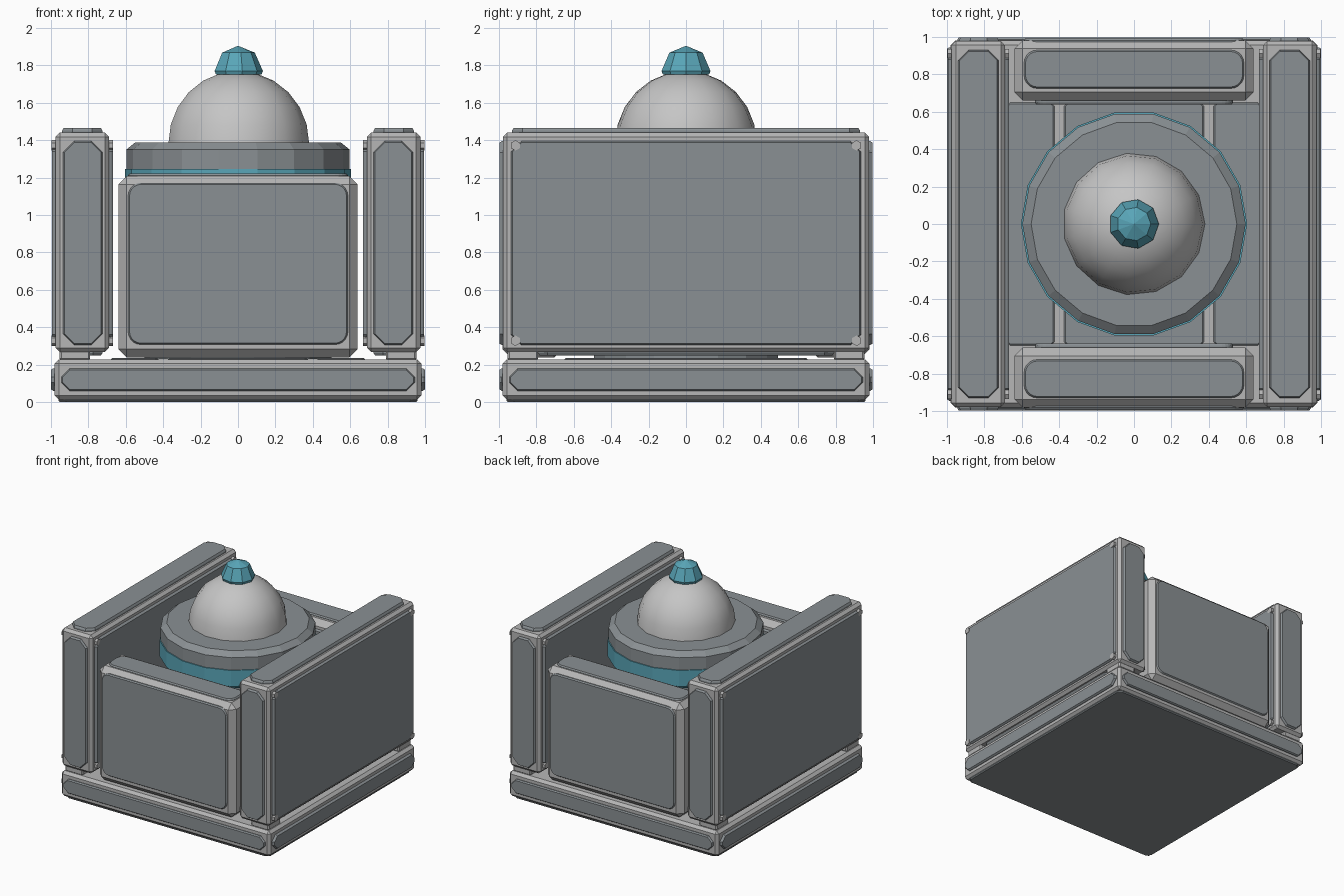
import bpy, bmesh, math

if "Cube" in bpy.data.objects:
    bpy.data.objects.remove(bpy.data.objects["Cube"])


def material(name, rgb):
    m = bpy.data.materials.new(name)
    m.diffuse_color = (*rgb, 1)
    m.use_nodes = True
    m.node_tree.nodes["Principled BSDF"].inputs["Base Color"].default_value = m.diffuse_color
    return m


FRAME = material("light grey frame", (0.47, 0.47, 0.47))
PANEL = material("slate grey panel", (0.255, 0.28, 0.295))
TEAL = material("teal", (0.10, 0.38, 0.48))
DOME = material("pale grey dome", (0.56, 0.56, 0.56))


def finish(name, bm, mat):
    bmesh.ops.recalc_face_normals(bm, faces=bm.faces)
    mesh = bpy.data.meshes.new(name)
    bm.to_mesh(mesh)
    bm.free()
    mesh.materials.append(mat)
    ob = bpy.data.objects.new(name, mesh)
    bpy.context.collection.objects.link(ob)
    return ob


def box(name, lo, hi, mat, bevel=0.0, segments=1):
    """Axis-aligned box between two corners with chamfered edges."""
    bm = bmesh.new()
    bmesh.ops.create_cube(bm, size=1)
    for v in bm.verts:
        v.co = [(a + b) / 2 + c * (b - a) for a, b, c in zip(lo, hi, v.co)]
    ob = finish(name, bm, mat)
    if bevel:
        mod = ob.modifiers.new("chamfer", 'BEVEL')
        mod.width, mod.segments = bevel, segments
    return ob


def plate(name, axis, u, v, w, cut, segs=1, mat=PANEL):
    """Panel with cut or rounded corners; u, v are spans, w runs inner to outer."""
    (u0, u1), (v0, v1), (w0, w1) = u, v, w
    loops = []
    for inset, depth in ((0, w0), (0, w0 + (w1 - w0) * 0.6), (0.008, w1)):
        pts = []
        for k, (su, sv) in enumerate(((1, 1), (-1, 1), (-1, -1), (1, -1))):
            cu = (u1 - cut) if su > 0 else (u0 + cut)
            cv = (v1 - cut) if sv > 0 else (v0 + cut)
            for i in range(segs + 1):
                a = math.pi / 2 * (k + i / segs)
                r = cut - inset
                pts.append((cu + r * math.cos(a), cv + r * math.sin(a), depth))
        loops.append(pts)
    order = {'x': (2, 0, 1), 'y': (0, 2, 1), 'z': (0, 1, 2)}[axis]
    bm = bmesh.new()
    rings = [[bm.verts.new([p[i] for i in order]) for p in loop] for loop in loops]
    n = len(rings[0])
    for a, b in zip(rings, rings[1:]):
        for i in range(n):
            bm.faces.new((a[i], a[(i + 1) % n], b[(i + 1) % n], b[i]))
    bm.faces.new(rings[0])
    bm.faces.new(rings[-1])
    return finish(name, bm, mat)


def lathe(name, profile, sides, mat, smooth=False):
    """Closed solid of revolution about z from (radius, height) points."""
    bm = bmesh.new()
    rings = []
    for r, z in profile:
        count = sides if r > 0 else 1
        rings.append([bm.verts.new((r * math.cos(2 * math.pi * i / sides),
                                    r * math.sin(2 * math.pi * i / sides), z))
                      for i in range(count)])
    for a, b in zip(rings, rings[1:]):
        for i in range(sides):
            j = (i + 1) % sides
            if len(b) == 1:
                bm.faces.new((a[i], a[j], b[0]))
            else:
                bm.faces.new((a[i], a[j], b[j], b[i]))
    bm.faces.new(rings[0])
    if len(rings[-1]) > 1:
        bm.faces.new(rings[-1])
    if smooth:
        for f in bm.faces:
            f.smooth = len(f.verts) <= 4
    return finish(name, bm, mat)


def span(s, a, b):
    """Interval mirrored to side s, kept in ascending order."""
    return tuple(sorted((s * a, s * b)))


# Base slab with panels on its edges, underside and floor
box("base_frame", (-0.98, -0.98, 0.012), (0.98, 0.98, 0.228), FRAME, 0.022)
plate("base_underside_panel", 'z', (-0.96, 0.96), (-0.96, 0.96), (0.02, 0.0), 0.04)
plate("floor_panel_middle", 'z', (-0.375, 0.375), (-0.65, 0.65), (0.22, 0.236), 0.02)
for s in (-1, 1):
    plate("base_edge_panel", 'y', (-0.945, 0.945), (0.06, 0.18), (s * 0.97, s * 0.997), 0.045)
    plate("base_edge_panel", 'x', (-0.945, 0.945), (0.06, 0.18), (s * 0.97, s * 1.0), 0.045)
    plate("floor_panel_side", 'z', span(s, 0.425, 0.68), (-0.65, 0.65), (0.22, 0.236), 0.02)

# Tall side walls
for s in (-1, 1):
    lo, hi = span(s, 0.69, 0.975)
    box("side_wall_frame", (lo, -0.978, 0.268), (hi, 0.978, 1.44), FRAME, 0.022)
    plate("wall_outer_panel", 'x', (-0.935, 0.935), (0.305, 1.395), (s * 0.96, s * 0.995), 0.055)
    plate("wall_inner_panel", 'x', (-0.935, 0.935), (0.305, 1.395), (s * 0.70, s * 0.668), 0.055)
    plate("wall_top_panel", 'z', span(s, 0.725, 0.94), (-0.93, 0.93), (1.43, 1.466), 0.055)
    plate("wall_bottom_panel", 'z', span(s, 0.725, 0.94), (-0.79, 0.79), (0.28, 0.25), 0.05)
    for t in (-1, 1):
        plate("wall_end_panel", 'y', span(s, 0.725, 0.935), (0.305, 1.395),
              (t * 0.965, t * 0.998), 0.06)
        # Feet that lift the wall off the base
        x, y = span(s, 0.79, 0.955), span(t, 0.79, 0.955)
        box("wall_foot", (x[0], y[0], 0.222), (x[1], y[1], 0.28), FRAME, 0.01)
        # Hexagonal corner bolts
        for z in (0.328, 1.372):
            for inner, outer in ((0.96, 0.998), (0.70, 0.668)):
                bm = bmesh.new()
                bmesh.ops.create_cone(bm, cap_ends=True, segments=6, radius1=0.028,
                                      radius2=0.028, depth=abs(outer - inner))
                for v in bm.verts:
                    a, b, c = v.co
                    v.co = (s * (inner + outer) / 2 + c, t * 0.912 + a, z + b)
                finish("corner_bolt", bm, FRAME)

# Lower front and back blocks
for t in (-1, 1):
    y = span(t, 0.66, 0.982)
    box("end_block_frame", (-0.64, y[0], 0.238), (0.64, y[1], 1.208), FRAME, 0.045)
    plate("end_block_face_panel", 'y', (-0.588, 0.588), (0.307, 1.172),
          (t * 0.965, t * 0.993), 0.07, 5)
    plate("end_block_inner_panel", 'y', (-0.53, 0.53), (0.307, 1.14),
          (t * 0.67, t * 0.638), 0.06, 5)
    plate("end_block_top_panel", 'z', (-0.588, 0.588), span(t, 0.725, 0.93),
          (1.195, 1.222), 0.07, 5)

# Central turret
lathe("turret_column", [(0.50, 0.23), (0.50, 1.11)], 18, PANEL)
lathe("turret_band", [(0.57, 1.08), (0.605, 1.11), (0.605, 1.245)], 18, TEAL)
lathe("turret_collar", [(0.597, 1.24), (0.597, 1.35), (0.55, 1.388)], 18, PANEL)

# Dome and its beacon cap
arc = [math.pi / 2 * i / 6 for i in range(7)]
lathe("dome", [(0.38 * math.cos(a) if i < 6 else 0, 1.385 + 0.385 * math.sin(a))
               for i, a in enumerate(arc)], 15, DOME, True)
lathe("beacon_cap", [(0.125, 1.75), (0.133, 1.77), (0.09, 1.868), (0, 1.905)], 9, TEAL)
